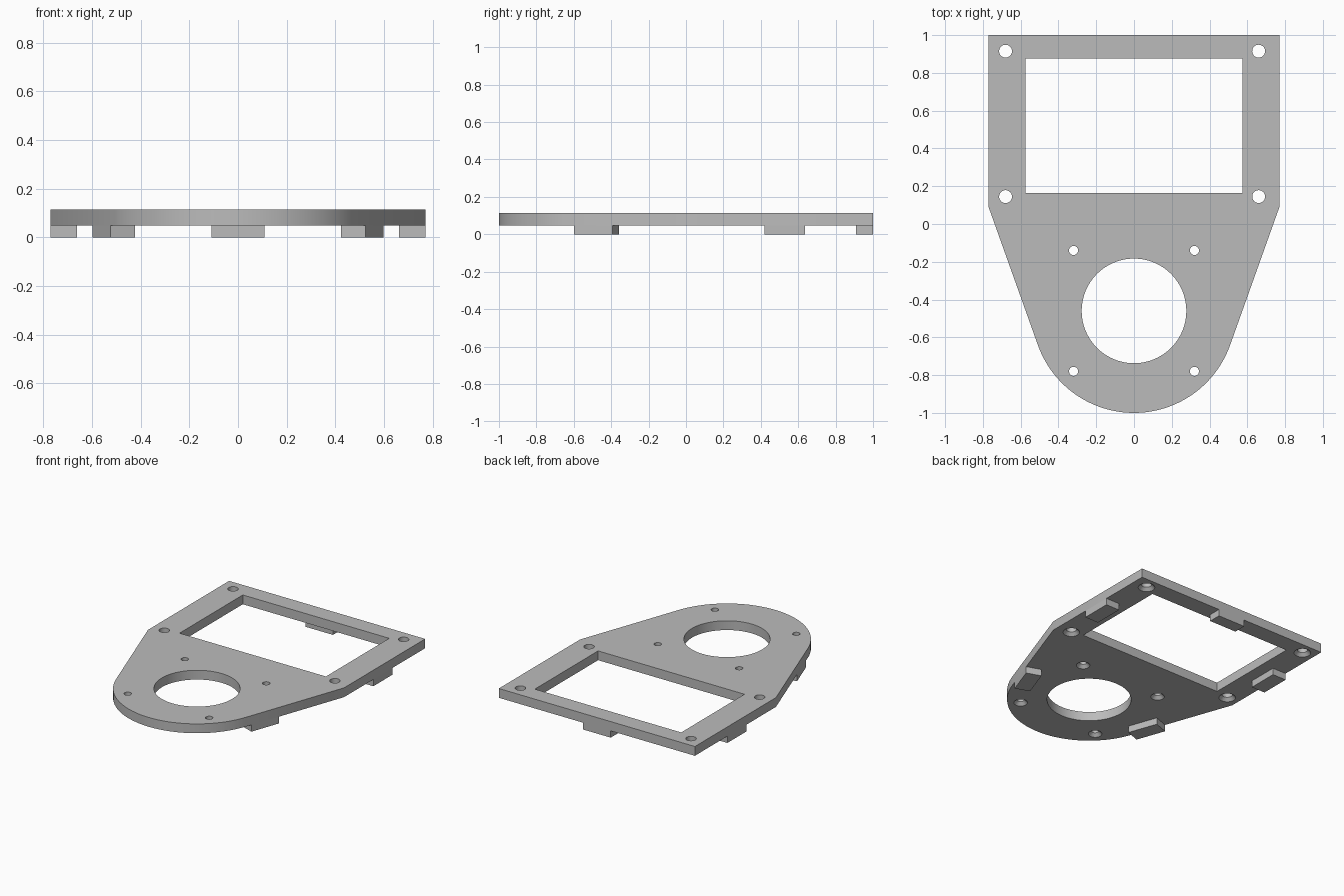
import bpy, bmesh, math
from mathutils import Vector

cube = bpy.data.objects.get("Cube")
if cube:
    bpy.data.objects.remove(cube, do_unlink=True)

grey = bpy.data.materials.new("light_grey")
grey.use_nodes = True
grey.diffuse_color = (0.5, 0.5, 0.5, 1)
grey.node_tree.nodes["Principled BSDF"].inputs["Base Color"].default_value = (0.5, 0.5, 0.5, 1)

PLATE_Z, TOP_Z = 0.048, 0.114
HALF_W, SHOULDER_Y = 0.77, 0.09
CENTRE_Y, NOSE_R = -0.46, 0.54


def circle(cx, cy, r, n=48):
    return [(cx + r * math.cos(math.tau * i / n), cy + r * math.sin(math.tau * i / n)) for i in range(n)]


def loft(bm, sections):
    """Skin a stack of (outline, height) sections into a closed solid."""
    rings = [[bm.verts.new((x, y, z)) for x, y in pts] for pts, z in sections]
    for a, b in zip(rings, rings[1:]):
        for i in range(len(a)):
            j = (i + 1) % len(a)
            bm.faces.new((a[i], a[j], b[j], b[i]))
    bm.faces.new(rings[0][::-1])
    bm.faces.new(rings[-1])


def make_object(name, bm):
    bmesh.ops.recalc_face_normals(bm, faces=bm.faces)
    mesh = bpy.data.meshes.new(name)
    bm.to_mesh(mesh)
    bm.free()
    mesh.materials.append(grey)
    obj = bpy.data.objects.new(name, mesh)
    bpy.context.collection.objects.link(obj)
    return obj


def prism(name, outline, z0, z1):
    bm = bmesh.new()
    loft(bm, [(outline, z0), (outline, z1)])
    return make_object(name, bm)


# Plate outline: straight back and sides, tapering tangentially into a round nose
shoulder = Vector((HALF_W, SHOULDER_Y - CENTRE_Y))
tangent = math.atan2(shoulder.y, shoulder.x) - math.acos(NOSE_R / shoulder.length)
start, steps = -math.pi - tangent, 64
nose = [(NOSE_R * math.cos(a), CENTRE_Y + NOSE_R * math.sin(a))
        for a in (start + (tangent - start) * i / steps for i in range(steps + 1))]
outline = nose + [(HALF_W, SHOULDER_Y), (HALF_W, 1), (-HALF_W, 1), (-HALF_W, SHOULDER_Y)]
plate = prism("mounting_plate", outline, PLATE_Z, TOP_Z)

# Openings: window, large round hole and countersunk screw holes
low, high = PLATE_Z - 0.05, TOP_Z + 0.05
bm = bmesh.new()
window = [(-0.575, 0.165), (0.575, 0.165), (0.575, 0.875), (-0.575, 0.875)]
for shape in (window, circle(0, CENTRE_Y, 0.277, 96)):
    loft(bm, [(shape, low), (shape, high)])
screws = [(x, y, 0.034, 0.055) for x in (-0.68, 0.66) for y in (0.145, 0.915)]
screws += [(x, CENTRE_Y + s * 0.32, 0.024, 0.045) for x in (-0.32, 0.32) for s in (-1, 1)]
for x, y, r, sink in screws:
    wide, narrow = circle(x, y, sink), circle(x, y, r)
    loft(bm, [(wide, low), (wide, PLATE_Z), (narrow, PLATE_Z + 0.022), (narrow, high)])
cutter = make_object("hole_cutter", bm)
cutter.hide_render = True

cut = plate.modifiers.new("openings", "BOOLEAN")
cut.object, cut.operation, cut.solver = cutter, "DIFFERENCE", "EXACT"
bpy.context.view_layer.objects.active = plate
plate.select_set(True)
bpy.ops.object.modifier_apply(modifier=cut.name)
bpy.data.objects.remove(cutter, do_unlink=True)
bpy.ops.object.shade_smooth_by_angle(angle=math.radians(25))


# Locating tabs under the rim, flush with the outer edge
def tab(name, middle, along, depth=0.108, length=0.217):
    along = Vector(along).normalized()
    inward = Vector((-along.y, along.x)) * depth
    a, b = Vector(middle) - along * length / 2, Vector(middle) + along * length / 2
    prism(name, [tuple(p) for p in (a, b, b + inward, a + inward)], 0, PLATE_Z)


taper = Vector((-math.sin(tangent), math.cos(tangent)))
for side, s in (("left", 1), ("right", -1)):
    tab(side + "_side_tab", (s * HALF_W, 0.527), (0, s))
    # Slanted tabs follow the tapered edge
    mid = Vector((HALF_W, SHOULDER_Y)) - taper * 0.622
    tab(side + "_taper_tab", (s * mid.x, mid.y), (taper.x, s * taper.y))
tab("back_tab", (0, 1), (-1, 0), depth=0.09)
